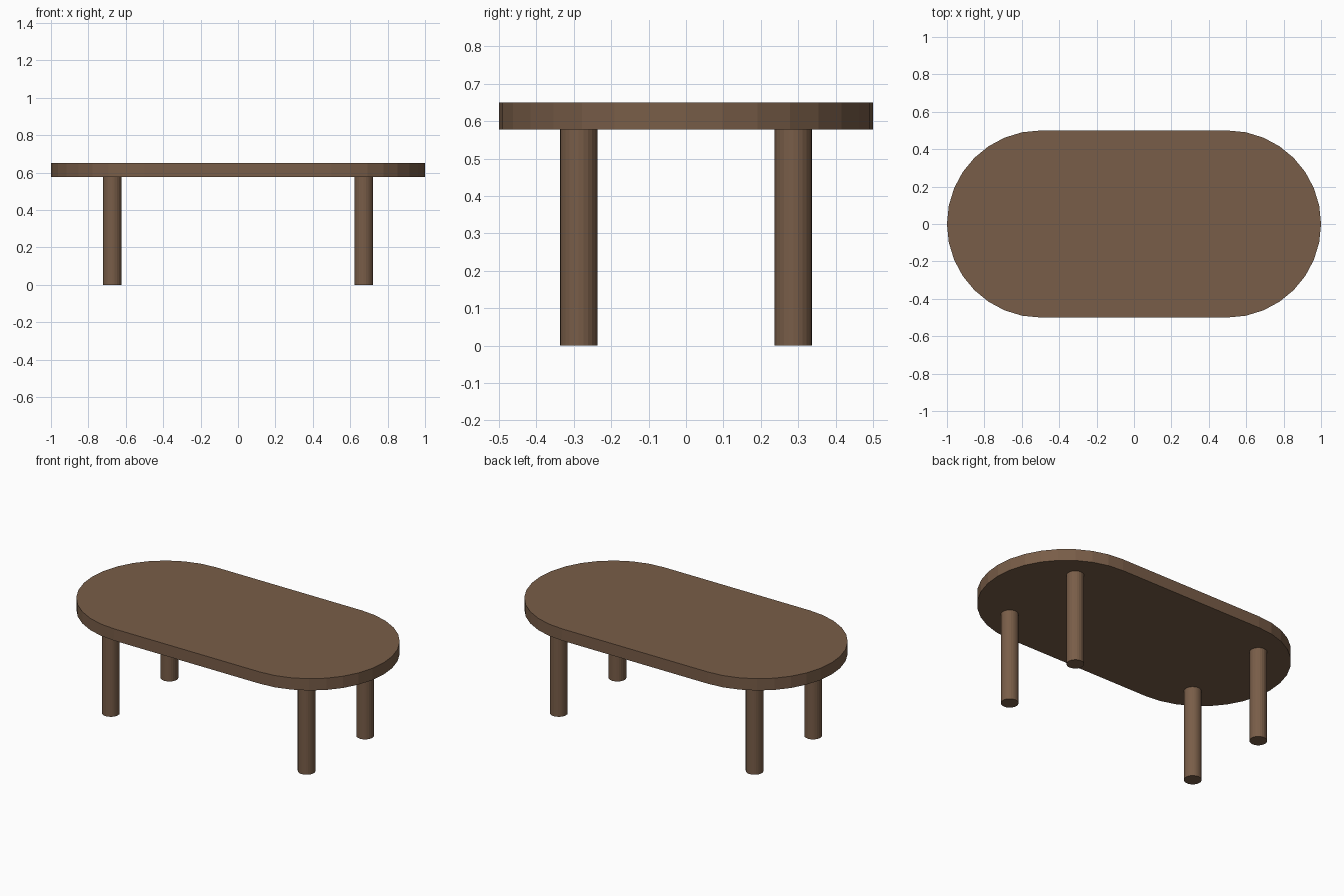
import bpy, bmesh, math

if "Cube" in bpy.data.objects:
    bpy.data.objects.remove(bpy.data.objects["Cube"])

# One brown wood colour
wood = bpy.data.materials.new("brown_wood")
wood.diffuse_color = (0.19, 0.11, 0.065, 1)
wood.use_nodes = True
wood.node_tree.nodes["Principled BSDF"].inputs["Base Color"].default_value = wood.diffuse_color

TOP_Z, UNDER_Z, R, STRAIGHT, SEG = 0.65, 0.577, 0.5, 0.5, 16


def add_prism(name, outline, z0, z1):
    """Extrude a closed outline from z0 to z1 with flat faces."""
    bm = bmesh.new()
    face = bm.faces.new([bm.verts.new((x, y, z0)) for x, y in outline])
    ext = bmesh.ops.extrude_face_region(bm, geom=[face])["geom"]
    bmesh.ops.translate(bm, vec=(0, 0, z1 - z0),
                        verts=[v for v in ext if isinstance(v, bmesh.types.BMVert)])
    bmesh.ops.recalc_face_normals(bm, faces=bm.faces)
    mesh = bpy.data.meshes.new(name)
    bm.to_mesh(mesh)
    bm.free()
    mesh.materials.append(wood)
    obj = bpy.data.objects.new(name, mesh)
    bpy.context.collection.objects.link(obj)
    return obj


# Tabletop: two half circles joined by straight sides
outline = []
for side, start in ((1, -math.pi / 2), (-1, math.pi / 2)):
    for i in range(SEG + 1):
        a = start + math.pi * i / SEG
        outline.append((side * STRAIGHT + R * math.cos(a), R * math.sin(a)))
add_prism("tabletop", outline, UNDER_Z, TOP_Z)

# Four round legs
for sx, xn in ((-1, "left"), (1, "right")):
    for sy, yn in ((-1, "front"), (1, "back")):
        circle = [(sx * 0.672 + 0.05 * math.cos(math.tau * i / 24),
                   sy * 0.287 + 0.05 * math.sin(math.tau * i / 24)) for i in range(24)]
        add_prism(f"{yn}_{xn}_leg", circle, 0, UNDER_Z)
